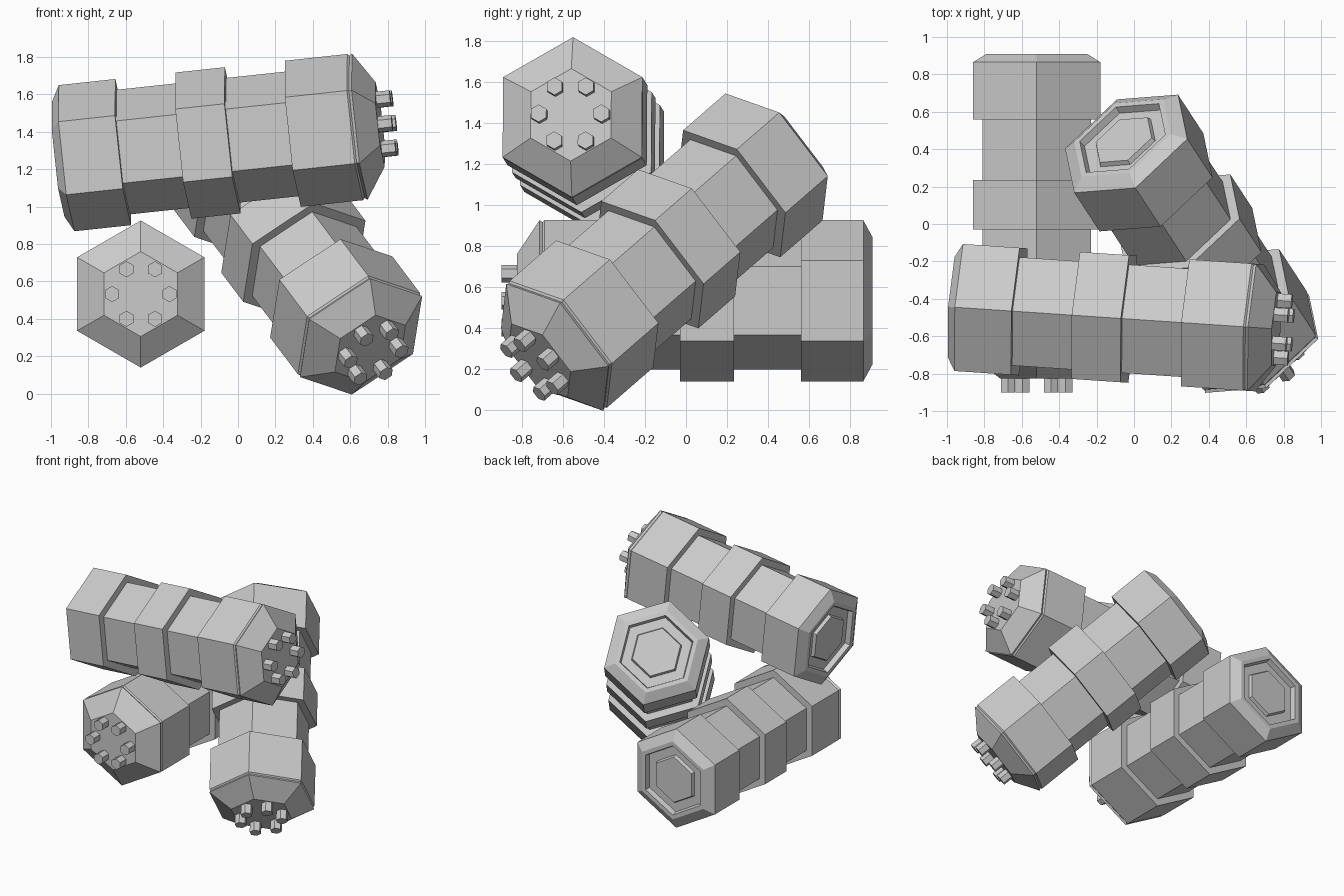
import bpy
import bmesh
import math
from mathutils import Matrix, Vector

cube = bpy.data.objects.get("Cube")
if cube:
    bpy.data.objects.remove(cube, do_unlink=True)

grey = bpy.data.materials.new("plain grey")
grey.use_nodes = True
colour = (0.6, 0.6, 0.6, 1)
grey.diffuse_color = colour
grey.node_tree.nodes["Principled BSDF"].inputs["Base Color"].default_value = colour

# Sizes shared by the canister parts
SIDES = 6
WIDE, NARROW = 0.393, 0.335

# Canister profile as (position along the axis, corner radius), back to front
PROFILE = [
    (0.895, 0.18), (0.87, 0.19),                      # raised boss
    (0.87, 0.265), (0.91, 0.275), (0.91, 0.31),       # recess and rim
    (0.865, WIDE), (0.56, WIDE),                      # back band
    (0.56, NARROW), (0.235, NARROW),
    (0.235, WIDE), (-0.03, WIDE),                     # middle band
    (-0.03, NARROW), (-0.355, NARROW),
    (-0.355, WIDE), (-0.69, WIDE),                    # front band
    (-0.70, 0.383), (-0.715, WIDE),                   # thin groove
    (-0.825, 0.227),                                  # sloped nose
]
PIN_RING, PIN_RADIUS = 0.153, 0.043
PIN_PROFILE = [(-0.82, PIN_RADIUS), (-0.90, PIN_RADIUS)]


def add_hex_lathe(bm, profile, cx=0.0, cz=0.0):
    """Six-sided lathe along y with a corner pointing up and closed ends."""
    rings = []
    for y, radius in profile:
        ring = []
        for i in range(SIDES):
            a = math.tau * i / SIDES
            ring.append(bm.verts.new((cx + radius * math.sin(a), y,
                                      cz + radius * math.cos(a))))
        rings.append(ring)
    for r0, r1 in zip(rings, rings[1:]):
        for i in range(SIDES):
            j = (i + 1) % SIDES
            bm.faces.new((r0[i], r0[j], r1[j], r1[i]))
    bm.faces.new(rings[0])
    bm.faces.new(rings[-1][::-1])


def make_mesh(name, build):
    bm = bmesh.new()
    build(bm)
    bmesh.ops.recalc_face_normals(bm, faces=bm.faces)
    mesh = bpy.data.meshes.new(name)
    bm.to_mesh(mesh)
    bm.free()
    mesh.materials.append(grey)
    return mesh


def build_pins(bm):
    for i in range(SIDES):
        a = math.tau * i / SIDES
        add_hex_lathe(bm, PIN_PROFILE, PIN_RING * math.cos(a), PIN_RING * math.sin(a))


body_mesh = make_mesh("canister_body", lambda bm: add_hex_lathe(bm, PROFILE))
pin_mesh = make_mesh("canister_pins", build_pins)


def place_canister(name, middle, backward, up):
    """Place a canister by the middle of its bands, its axis and its top corner."""
    y = Vector(backward).normalized()
    z = Vector(up)
    z = (z - y * z.dot(y)).normalized()
    x = y.cross(z)
    rotation = Matrix((x, y, z)).transposed().to_4x4()
    origin = Vector(middle) - y * 0.0875
    for part, mesh in (("body", body_mesh), ("pins", pin_mesh)):
        obj = bpy.data.objects.new(f"{name}_{part}", mesh)
        obj.matrix_world = Matrix.Translation(origin) @ rotation
        bpy.context.collection.objects.link(obj)


# The stack: one lying flat, one leaning, one resting across the top
place_canister("lower_canister", (-0.52, 0.0875, 0.5325), (0, 1, 0), (0, 0, 1))
place_canister("leaning_canister", (0.3025, -0.097, 0.777),
               (-0.695, 1.062, 0.922), (0.047, -0.232, 0.31))
place_canister("upper_canister", (-0.145, -0.5, 1.342),
               (-1.55, 0.105, -0.167), (0, 0, 1))
